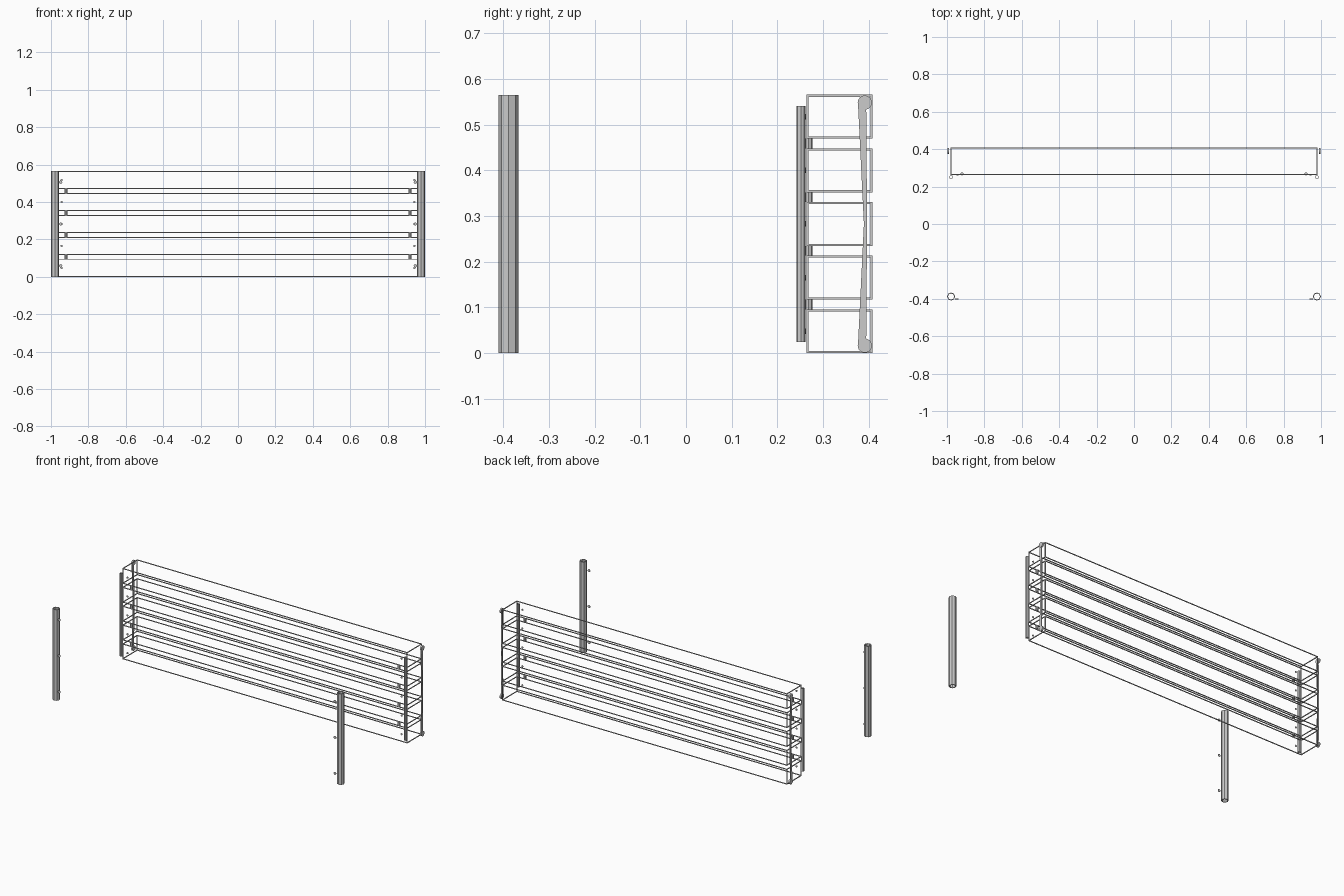
import bpy, bmesh, math
from mathutils import Matrix, Vector

if "Cube" in bpy.data.objects:
    bpy.data.objects.remove(bpy.data.objects["Cube"])


def finish(name, bm, smooth=False):
    bmesh.ops.recalc_face_normals(bm, faces=bm.faces)
    me = bpy.data.meshes.new(name)
    bm.to_mesh(me)
    bm.free()
    ob = bpy.data.objects.new(name, me)
    bpy.context.collection.objects.link(ob)
    if smooth:
        bpy.context.view_layer.objects.active = ob
        bpy.ops.object.select_all(action='DESELECT')
        ob.select_set(True)
        bpy.ops.object.shade_smooth_by_angle(angle=math.radians(35))
    return ob


def bar(bm, lo, hi):
    c = [(a + b) / 2 for a, b in zip(lo, hi)]
    s = [b - a for a, b in zip(lo, hi)]
    bmesh.ops.create_cube(bm, size=1, matrix=Matrix.Translation(c) @ Matrix.Diagonal((*s, 1)))


def cylinder(name, r, depth, loc, axis='Z', seg=16, smooth=True):
    bm = bmesh.new()
    rot = {'X': Matrix.Rotation(math.pi / 2, 4, 'Y'),
           'Y': Matrix.Rotation(math.pi / 2, 4, 'X'),
           'Z': Matrix.Identity(4)}[axis]
    bmesh.ops.create_cone(bm, cap_ends=True, segments=seg, radius1=r, radius2=r,
                          depth=depth, matrix=Matrix.Translation(loc) @ rot)
    return finish(name, bm, smooth)


def tube(name, r, wall, x, y, z0, z1, seg=8):
    bm = bmesh.new()
    prof = [(r, z0), (r, z1), (r - wall, z1), (r - wall, z0)]
    rings = []
    for k in range(seg):
        a = 2 * math.pi * k / seg
        rings.append([bm.verts.new((x + q * math.cos(a), y + q * math.sin(a), z)) for q, z in prof])
    for k in range(seg):
        p, q = rings[k], rings[(k + 1) % seg]
        for j in range(4):
            bm.faces.new((p[j], q[j], q[(j + 1) % 4], p[(j + 1) % 4]))
    return finish(name, bm)


def plate(name, pts, x0, x1):
    bm = bmesh.new()
    f = bm.faces.new([bm.verts.new((x0, y, z)) for y, z in pts])
    ext = bmesh.ops.extrude_face_region(bm, geom=[f])
    verts = [v for v in ext['geom'] if isinstance(v, bmesh.types.BMVert)]
    bmesh.ops.translate(bm, verts=verts, vec=Vector((x1 - x0, 0, 0)))
    return finish(name, bm)


X, Y0, Y1, H, PITCH, T = 0.98, 0.263, 0.408, 0.096, 0.1173, 0.0045

# five open frames, each made of twelve thin bars
for i in range(5):
    z0 = i * PITCH
    z1 = z0 + H
    bm = bmesh.new()
    for z in (z0, z1 - T):
        for y in (Y0, Y1 - T):
            bar(bm, (-X, y, z), (X, y + T, z + T))
        for x in (-X, X - T):
            bar(bm, (x, Y0 + T, z), (x + T, Y1 - T, z + T))
    for x in (-X, X - T):
        for y in (Y0, Y1 - T):
            bar(bm, (x, y, z0 + T), (x + T, y + T, z1 - T))
    finish(f"rail_frame_{i + 1}", bm)

for s, side in ((-1, "left"), (1, "right")):
    # eight-sided front tube with three bolt heads
    tube(f"front_post_{side}", 0.0215, 0.005, s * 0.978, -0.388, 0, 0.565)
    for i, z in enumerate((0.059, 0.2825, 0.506)):
        cylinder(f"front_bolt_{side}_{i + 1}", 0.0085, 0.003, (s * 0.948, -0.401, z), 'Y')
    # slim rear tube and its bolts
    tube(f"rear_post_{side}", 0.0098, 0.0025, s * 0.978, 0.251, 0.025, 0.54)
    for i in range(5):
        cylinder(f"rear_bolt_{side}_{i + 1}", 0.006, 0.003,
                 (s * 0.943, 0.261, i * PITCH + H / 2), 'Y')
    # spacers in the gaps between frames
    for i in range(4):
        cylinder(f"spacer_{side}_{i + 1}", 0.0085, PITCH - H,
                 (s * 0.92, 0.268, i * PITCH + (PITCH + H) / 2), seg=8, smooth=False)
    # side strap: round ends and two tapered arms
    for z, end in ((0.0165, "bottom"), (0.548, "top")):
        cylinder(f"strap_end_{end}_{side}", 0.0155, 0.01, (s * 0.993, 0.391, z), 'X', 24)
        plate(f"strap_arm_{end}_{side}",
              [(0.376, z), (0.394, z), (0.396, 0.2825), (0.389, 0.2825)],
              s * 0.990, s * 0.996)
